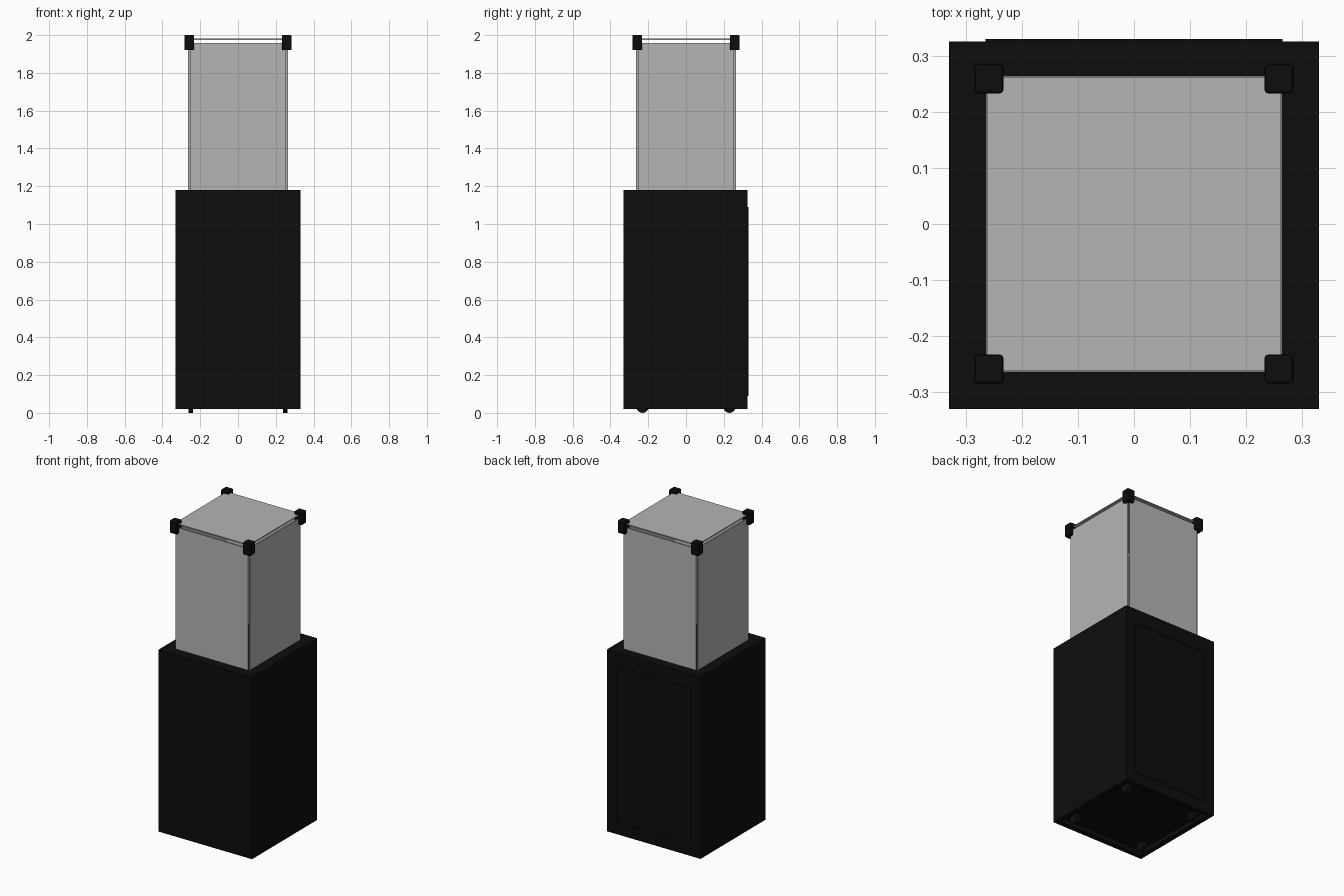
import bpy, bmesh, math
from mathutils import Matrix, Vector

if "Cube" in bpy.data.objects:
    bpy.data.objects.remove(bpy.data.objects["Cube"])


def make_material(name, colour):
    m = bpy.data.materials.new(name)
    m.diffuse_color = (*colour, 1)
    m.use_nodes = True
    m.node_tree.nodes["Principled BSDF"].inputs["Base Color"].default_value = m.diffuse_color
    return m


BLACK = make_material("black_metal", (0.004, 0.004, 0.004))
GLASS = make_material("grey_glass", (0.46, 0.46, 0.46))


def finish(bm, name, mat):
    bmesh.ops.recalc_face_normals(bm, faces=bm.faces)
    mesh = bpy.data.meshes.new(name)
    bm.to_mesh(mesh)
    bm.free()
    mesh.materials.append(mat)
    ob = bpy.data.objects.new(name, mesh)
    bpy.context.collection.objects.link(ob)
    return ob


def box_bm(lo, hi):
    bm = bmesh.new()
    lo, hi = Vector(lo), Vector(hi)
    bmesh.ops.create_cube(bm, size=1, matrix=Matrix.Translation((lo + hi) / 2)
                          @ Matrix.Diagonal((*(hi - lo), 1)))
    return bm


def inset_face(bm, direction, width, depth=0.0):
    """Inset the face pointing along direction, then push it by depth."""
    bm.normal_update()
    face = max(bm.faces, key=lambda f: f.normal.dot(Vector(direction)))
    bmesh.ops.inset_region(bm, faces=[face], thickness=width)
    if depth:
        ret = bmesh.ops.extrude_discrete_faces(bm, faces=[face])
        bmesh.ops.translate(bm, verts=ret["faces"][0].verts,
                            vec=Vector(direction) * depth)


# Cabinet with a recessed underside
bm = box_bm((-0.33, -0.33, 0.02), (0.33, 0.325, 1.18))
inset_face(bm, (0, 0, -1), 0.045, -0.03)
finish(bm, "cabinet", BLACK)

# Access door on the back, with a raised border
bm = box_bm((-0.265, 0.32, 0.09), (0.265, 0.33, 1.09))
inset_face(bm, (0, 1, 0), 0.012, -0.004)
finish(bm, "back_door", BLACK)

# Four separate glass panes with small gaps at the corners
for i, side in enumerate(("front", "right", "back", "left")):
    bm = box_bm((-0.255, -0.264, 1.175), (0.255, -0.257, 1.957))
    bmesh.ops.rotate(bm, verts=bm.verts, cent=(0, 0, 0),
                     matrix=Matrix.Rotation(i * math.pi / 2, 3, "Z"))
    finish(bm, side + "_glass_pane", GLASS)

# Glass lid floating above the panes
finish(box_bm((-0.262, -0.262, 1.975), (0.262, 0.262, 1.981)), "glass_lid", GLASS)

for sx in (-1, 1):
    for sy in (-1, 1):
        # Corner clamps joining panes and lid
        c = Vector((sx * 0.2585, sy * 0.2585, 1.96))
        h = Vector((0.0255, 0.0255, 0.04))
        clamp = finish(box_bm(c - h, c + h), "corner_clamp", BLACK)
        bev = clamp.modifiers.new("bevel", "BEVEL")
        bev.width = 0.005
        bev.segments = 2

        # Castor wheels under the cabinet
        bm = bmesh.new()
        bmesh.ops.create_cone(
            bm, cap_ends=True, segments=24, radius1=0.033, radius2=0.033, depth=0.025,
            matrix=Matrix.Translation((sx * 0.25, sy * 0.23, 0.033))
            @ Matrix.Rotation(math.pi / 2, 4, "Y"))
        wheel = finish(bm, "castor_wheel", BLACK)
        bpy.ops.object.select_all(action="DESELECT")
        wheel.select_set(True)
        bpy.context.view_layer.objects.active = wheel
        bpy.ops.object.shade_smooth_by_angle()
